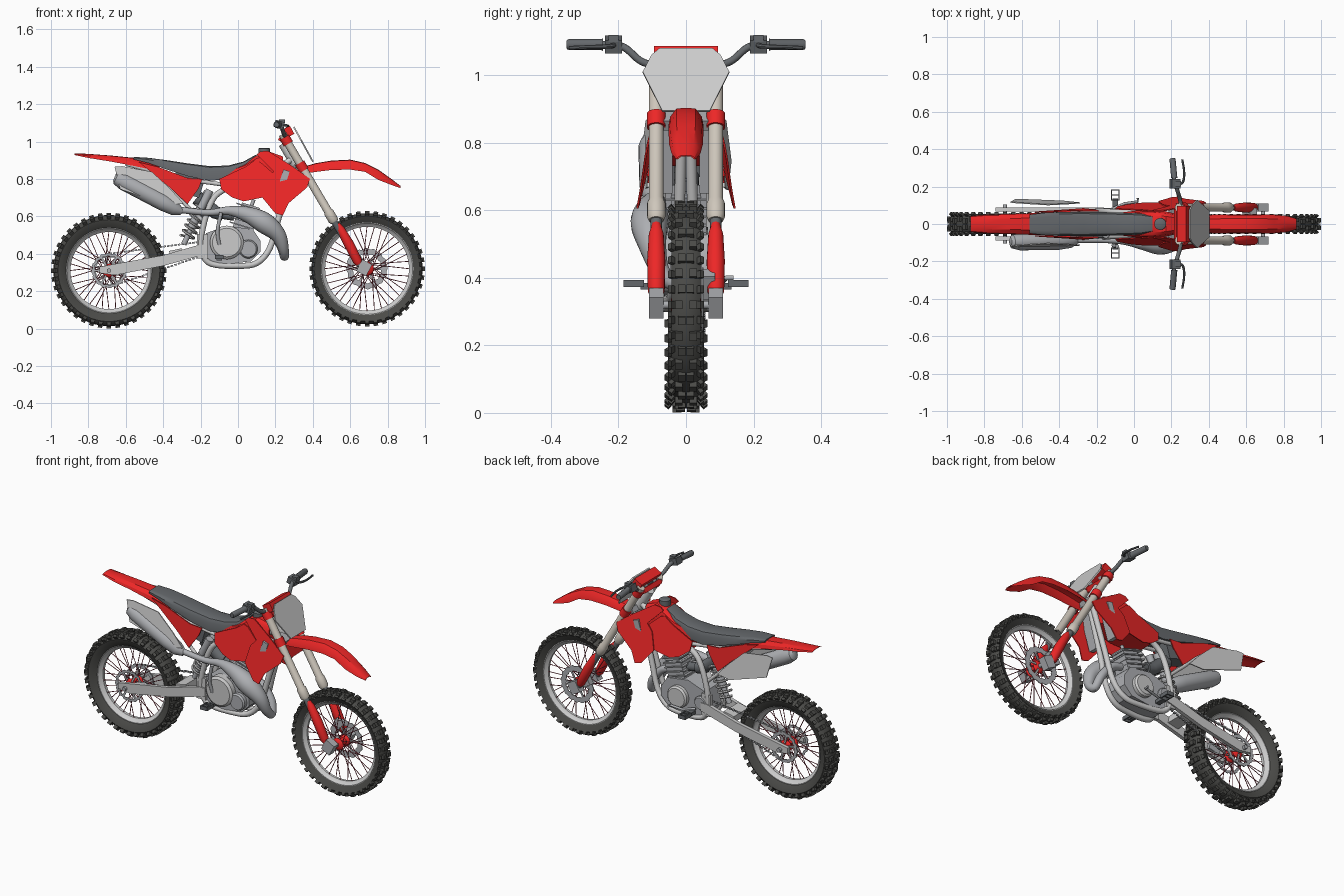
import bpy, bmesh
from math import sin, cos, pi, radians
from mathutils import Vector as V, Matrix as M

if "Cube" in bpy.data.objects:
    bpy.data.objects.remove(bpy.data.objects["Cube"])

RED, DARK, TYRE = (.85, .02, .02), (.13, .14, .15), (.07, .07, .065)
BEIGE, METAL, PALE, SPOKE = (.62, .57, .5), (.42, .43, .45), (.6, .6, .6), (.4, .06, .09)
mats = {}

def done(name, bm, col=None, mirror=False, angle=35):
    if mirror:
        d = bmesh.ops.duplicate(bm, geom=bm.verts[:] + bm.edges[:] + bm.faces[:])['geom']
        for v in d:
            if isinstance(v, bmesh.types.BMVert):
                v.co.y *= -1
    bmesh.ops.recalc_face_normals(bm, faces=bm.faces[:])
    me = bpy.data.meshes.new(name)
    bm.to_mesh(me)
    bm.free()
    me.shade_smooth()
    me.set_sharp_from_angle(angle=radians(angle))
    if col:
        if col not in mats:
            mats[col] = bpy.data.materials.new('colour_%d' % len(mats))
            mats[col].diffuse_color = (*col, 1)
        me.materials.append(mats[col])
    o = bpy.data.objects.new(name, me)
    bpy.context.collection.objects.link(o)

def loft(rings, bm=None, closed=False):
    bm = bm or bmesh.new()
    vs = [[bm.verts.new(p) for p in r] for r in rings]
    n = len(vs[0])
    for a, b in zip(vs, vs[1:] + vs[:1] if closed else vs[1:]):
        for j in range(n):
            bm.faces.new((a[j], a[(j + 1) % n], b[(j + 1) % n], b[j]))
    if not closed:
        bm.faces.new(vs[0])
        bm.faces.new(vs[-1])
    return bm

def tube(pts, r, bm=None, n=12, sub=0):
    rs = r if isinstance(r, (list, tuple)) else [r] * len(pts)
    p = [V((*q, k)) for q, k in zip(pts, rs)]
    if sub:  # Catmull-Rom smoothing of path and radius
        e = [2 * p[0] - p[1]] + p + [2 * p[-1] - p[-2]]
        out = []
        for a, b, c, d in zip(e, e[1:], e[2:], e[3:]):
            for t in [i / sub for i in range(sub)]:
                out.append(.5 * (2 * b + (c - a) * t + (2 * a - 5 * b + 4 * c - d) * t * t
                                 + (3 * b - a - 3 * c + d) * t ** 3))
        p = out + [p[-1]]
    c = [q.to_3d() for q in p]
    rings, side, last = [], None, None
    for i, q in enumerate(c):
        t = (c[min(i + 1, len(c) - 1)] - c[max(i - 1, 0)]).normalized()
        side = t.orthogonal().normalized() if side is None else last.rotation_difference(t) @ side
        last, up = t, t.cross(side)
        rings.append([q + p[i][3] * (side * cos(2 * pi * k / n) + up * sin(2 * pi * k / n)) for k in range(n)])
    return loft(rings, bm)

def lathe(prof, c, bm=None, n=64, wave=0):
    rings = []
    for i in range(n):
        a, w = 2 * pi * i / n, 1 + wave * (i % 4 < 2)
        rings.append([V((c[0] + r * w * cos(a), c[1] + y, c[2] + r * w * sin(a))) for r, y in prof])
    return loft(rings, bm, True)

def ring(r0, r1, y, t, c, bm=None, n=64, wave=0):
    return lathe([(r0, y - t), (r1, y - t), (r1, y + t), (r0, y + t)], c, bm, n, wave)

def box(c, s, rot=0, bm=None, pre=M()):
    bm = bm or bmesh.new()
    m = pre @ M.Translation(c) @ M.Rotation(rot, 4, 'Y') @ M.Diagonal((*s, 1))
    bmesh.ops.create_cube(bm, size=1, matrix=m)
    return bm

def plate(pts, off, bm=None):
    return loft([[V(p) for p in pts], [V(p) + V(off) for p in pts]], bm)

def body(sec, rows):
    return loft([[V((x, y * w, zb + (zt - zb) * k)) for y, k in sec] for x, zt, zb, w in rows])

# wheels: tyre, knobs, rim, spokes, hub and disc
def wheel(tag, x, z, rim, hw, disc_y):
    c = V((x, 0, z))
    half = [(rim - .012, .5), (rim + .012, .85), (.272, 1), (.287, .8), (.294, .45)]
    half[2] = (max(.272, rim + .025), 1)
    prof = [(r, k * hw) for r, k in half] + [(.297, 0)] + [(r, -k * hw) for r, k in half[::-1]]
    done(tag + '_tyre', lathe(prof, c, n=72), TYRE, angle=50)
    bm, n = bmesh.new(), 40
    for i in range(n):
        pre = M.Translation(c) @ M.Rotation(2 * pi * i / n, 4, 'Y')
        for s in (-1, 1):
            y = hw * (.3 if i % 2 else .5)
            box((.299, s * y, 0), (.02, hw * .5, .024), 0, bm, pre)
            m = pre @ M.Translation((.285, s * hw * .92, 0)) @ M.Rotation(s * .7, 4, 'Z')
            box((0, 0, 0), (.026, hw * .3, .022), 0, bm, m)
    done(tag + '_tyre_knobs', bm, TYRE)
    w = hw * .55
    done(tag + '_rim', lathe([(rim, w), (rim - .012, w), (rim - .016, w * .7), (rim - .032, w * .3), (rim - .032, -w * .3),
                              (rim - .016, -w * .7), (rim - .012, -w), (rim, -w)], c), PALE)
    bm = bmesh.new()
    for i in range(36):
        s, a = (1, -1)[i % 2], 2 * pi * i / 36
        b = a + (.7 if i % 4 < 2 else -.7)
        tube([(x + .034 * cos(b), s * .03, z + .034 * sin(b)),
              (x + (rim - .03) * cos(a), s * .006, z + (rim - .03) * sin(a))], .0022, bm, 5)
    done(tag + '_spokes', bm, SPOKE)
    done(tag + '_hub', lathe([(.012, .045), (.026, .042), (.036, .032), (.02, .02), (.02, -.02), (.036, -.032),
                              (.026, -.042), (.012, -.045)], c, n=32), RED)
    done(tag + '_axle', tube([(x, -.105, z), (x, .105, z)], .012), METAL)
    bm = ring(.075, .105 if tag == 'front' else .09, disc_y, .002, c, wave=.05)
    for i in range(6):
        box((.055, disc_y, 0), (.05, .004, .012), 0, bm, M.Translation(c) @ M.Rotation(i * pi / 3, 4, 'Y'))
    done(tag + '_brake_disc', bm, METAL)

wheel('rear', -.69, .31, .238, .054, -.05)
wheel('front', .69, .32, .256, .043, .05)

# rear sprocket and chain
bm = ring(.07, .088, .052, .003, (-.69, 0, .31), wave=.05)
for i in range(6):
    box((.05, .052, 0), (.05, .005, .012), 0, bm, M.Translation((-.69, 0, .31)) @ M.Rotation(i * pi / 3 + .3, 4, 'Y'))
done('rear_sprocket', bm, METAL)
bm = bmesh.new()
for a, b in (((-.69, .4), (-.19, .465)), ((-.69, .222), (-.19, .39))):
    a, b = V((a[0], .052, a[1])), V((b[0], .052, b[1]))
    for i in range(26):
        box(a.lerp(b, (i + .5) / 26), (.014, .012 if i % 2 else .007, .009), -.2, bm)
done('chain', bm, METAL)

# swingarm with axle blocks
arm = [(-.74, .297, .33), (-.66, .285, .345), (-.4, .335, .392), (-.2, .39, .45), (-.16, .40, .45)]
bm = loft([[V((x, y, z)) for y, z in ((.066, a), (.088, a), (.088, b), (.066, b))] for x, a, b in arm])
done('swingarm', bm, PALE, True)
done('swingarm_bridge', box((-.33, 0, .40), (.07, .14, .045), -.2), PALE)
done('rear_brake_caliper', box((-.60, -.062, .335), (.07, .03, .04), -.2), METAL)

# fork: line of the legs gives x for a height
fx = lambda z: .66 - (z - .325) * .59
F = lambda z, y=.088, dx=0: (fx(z) + dx, y, z)
done('fork_upper_tubes', tube([F(1.04), F(.63), F(.62), F(.58), F(.57)], [.022, .022, .027, .027, .022], n=20), BEIGE, True)
done('fork_inner_tubes', tube([F(.6), F(.33)], .017, n=16), DARK, True)
done('fork_guards', tube([F(.56, .088, .01), F(.53, .088, .01), F(.45, .088, .008), F(.36), F(.345)],
                         [.012, .022, .027, .025, .018], n=16), RED, True)
bm = box((.675, .088, .325), (.06, .044, .07), .5)
done('axle_lugs', bm, METAL, True)
done('front_brake_caliper', box((.62, .068, .38), (.045, .035, .08), .5), METAL)
for nm, z, h in (('lower', .865, .04), ('upper', 1.005, .035)):
    bm = tube([F(z + h / 2), F(z - h / 2)], .028, n=20)
    done(nm + '_clamp_rings', bm, RED, True)
    done(nm + '_triple_clamp', box((fx(z) - .012, 0, z), (.06, .16, h * .8), .53), RED if nm == 'upper' else METAL)
done('head_tube', tube([(fx(.99) - .025, 0, .99), (fx(.85) - .025, 0, .85)], .028, n=20), PALE)

# handlebar, pad, grips, controls, levers
bar = [(.25, 0, 1.03), (.25, .09, 1.03), (.245, .135, 1.042), (.23, .185, 1.083), (.215, .24, 1.09), (.205, .35, 1.09)]
done('handlebar', tube(bar, .011, sub=4), DARK, True)
done('grips', tube([(.215, .245, 1.09), (.215, .25, 1.09), (.206, .345, 1.09), (.205, .352, 1.09)], [.02, .017, .017, .014]), DARK, True)
bm = box((.22, .215, 1.09), (.05, .05, .04), .3)
box((.235, .215, 1.108), (.03, .03, .02), 0, bm)
tube([(.23, .21, 1.09), (.262, .225, 1.085), (.268, .28, 1.083), (.258, .345, 1.08)], [.008, .007, .006, .006], bm, 8, 3)
done('controls_and_levers', bm, DARK, True)
done('bar_pad', box((.265, 0, 1.05), (.055, .19, .05), -.5), RED)
done('bar_mounts', box((.25, .04, 1.02), (.035, .025, .05), .5), METAL, True)

# front number plate, on a slanted plane
yz = [(-.078, 1.08), (.078, 1.08), (.102, 1.06), (.128, 1.01), (.07, .895), (-.07, .895), (-.128, 1.01), (-.102, 1.06)]
done('front_number_plate', plate([(.302 + (1.08 - z) * .55, y, z) for y, z in yz], (-.007, 0, -.004)), PALE)

# fenders, seat and tank as cross-sections along x: (x, top, bottom, half width)
arch = [(-1, 0), (-.9, .5), (-.55, .95), (0, 1), (.55, .95), (.9, .5), (1, 0), (.85, .1), (.5, .72), (0, .8), (-.5, .72), (-.85, .1)]
done('front_fender', body(arch, [(.33, .86, .825, .04), (.42, .885, .838, .05), (.5, .898, .848, .052), (.6, .903, .85, .052),
     (.68, .885, .838, .052), (.75, .85, .795, .05), (.82, .80, .768, .043), (.87, .762, .75, .028)]), RED, angle=30)
done('rear_fender', body(arch, [(-.875, .937, .928, .043), (-.8, .934, .912, .05), (-.68, .925, .893, .053),
     (-.55, .912, .868, .058), (-.42, .88, .84, .058)]), RED, angle=30)
block = [(-1, 0), (-1, .65), (-.85, .92), (-.6, 1), (.6, 1), (.85, .92), (1, .65), (1, 0)]
done('seat', body(block, [(-.56, .918, .905, .05), (-.48, .913, .885, .06), (-.38, .9, .85, .064), (-.27, .883, .815, .065),
     (-.15, .868, .79, .063), (-.05, .872, .8, .06), (.03, .893, .84, .057), (.1, .932, .88, .045)]), DARK)
done('fuel_tank', body(block, [(-.08, .84, .74, .06), (.04, .885, .73, .075), (.1, .925, .73, .075), (.17, .945, .74, .068),
     (.24, .92, .76, .05)]), RED)
done('tank_cap', tube([(.14, 0, .93), (.14, 0, .962), (.14, 0, .966)], [.032, .032, .026], n=20), DARK)

# side panels, shrouds and radiators
def side(name, xz, yf, col, t=.006):
    done(name, plate([(x, yf(x, z), z) for x, z in xz], (0, t, 0)), col, True)

shroud = lambda x, z: .112 - .2 * (z - .7) + .05 * (x - .2)
side('shroud_rear', [(-.1, .80), (.04, .865), (.09, .90), (.12, .89), (.2, .82), (.16, .70), (.13, .70), (.03, .68), (-.03, .70),
                     (-.09, .745)], shroud, RED)
side('shroud_front', [(.1, .93), (.12, .947), (.16, .95), (.28, .875), (.385, .80), (.37, .755), (.27, .67), (.24, .605), (.2, .615),
                      (.13, .70), (.155, .80), (.19, .84)], lambda x, z: shroud(x, z) + .008, RED)
side('side_panel', [(-.53, .89), (-.43, .865), (-.27, .805), (-.19, .80), (-.21, .75), (-.27, .665), (-.36, .75)],
     lambda x, z: .068 - .08 * (z - .8), RED)
side('side_number_plate', [(-.66, .865), (-.62, .868), (-.46, .838), (-.36, .745), (-.29, .668), (-.38, .66), (-.63, .745)],
     lambda x, z: .112 - .15 * (z - .78) - .09 * (x + .5), PALE)
done('radiators', box((.23, .075, .75), (.035, .07, .2), .3), METAL, True)
done('airbox', box((-.27, 0, .77), (.16, .1, .1), .3), DARK)

# frame tubes
bm = tube([(.28, .015, .90), (.1, .05, .8), (-.08, .062, .74), (-.15, .068, .66), (-.195, .07, .5), (-.19, .068, .40), (-.14, .06, .345),
           (0, .05, .335), (.1, .04, .35), (.17, .03, .43), (.22, .02, .6), (.3, .012, .86)], .016, sub=4)
tube([(-.08, .05, .77), (-.3, .05, .80), (-.6, .04, .88)], .011, bm)
tube([(-.18, .062, .57), (-.3, .055, .68), (-.47, .045, .85)], .01, bm)
box((-.19, .07, .44), (.06, .02, .13), 0, bm)
done('frame', bm, PALE, True)

# foot pegs
bm = box((-.1, .105, .375), (.03, .06, .02))
for dx in (-.02, .02):
    box((-.1 + dx, .155, .383), (.007, .06, .022), 0, bm)
for y in (.128, .155, .182):
    box((-.1, y, .383), (.04, .007, .022), 0, bm)
done('foot_pegs', bm, DARK, True)

# rear shock with spring and reservoir
a, b = V((-.29, 0, .45)), V((-.16, 0, .73))
ax = (b - a).normalized()
sd = ax.cross(V((0, 1, 0)))
done('shock_body', tube([a, a.lerp(b, .3), a.lerp(b, .32), b], [.015, .015, .024, .024]), METAL)
pts = [a.lerp(b, .12 + .7 * i / 84) + .036 * (sd * cos(i * pi / 6) + V((0, 1, 0)) * sin(i * pi / 6)) for i in range(85)]
done('shock_spring', tube(pts, .007, n=6), PALE)
done('shock_reservoir', tube([(-.2, -.055, .64), (-.15, -.055, .74)], .022), METAL)

# engine
case = [(-.2, .41), (-.17, .36), (-.05, .345), (.07, .36), (.12, .41), (.12, .47), (.08, .53), (-.06, .55), (-.17, .51)]
done('crankcase', plate([(x, -.065, z) for x, z in case], (0, .13, 0)), METAL)
cover = lambda r, y0, y1, c: tube([(c[0], y0, c[1]), (c[0], y1 * .9, c[1]), (c[0], y1, c[1])], [r, r, r * .85], n=32)
done('clutch_cover', cover(.09, -.05, -.105, (-.06, .46)), PALE)
done('pump_cover', cover(.05, -.05, -.095, (.055, .425)), METAL)
done('ignition_cover', cover(.065, .05, .095, (.0, .44)), PALE)
done('front_sprocket_cover', cover(.04, .05, .085, (-.15, .44)), METAL)
bm = box((.035, 0, .56), (.11, .1, .14), .3)
for i in range(5):
    box((.02 + .009 * i, 0, .55 + .025 * i), (.135, .12, .007), .3, bm)
box((.065, 0, .645), (.1, .09, .03), .3, bm)
tube([(.07, 0, .65), (.085, 0, .69)], .01, bm)
done('cylinder', bm, METAL)
done('carburettor', tube([(-.02, 0, .60), (-.08, 0, .61), (-.081, 0, .61), (-.12, 0, .62), (-.22, 0, .70)], [.025, .025, .036, .036, .04]), DARK)
done('kick_starter', tube([(-.1, -.1, .45), (-.11, -.115, .52), (-.09, -.12, .62)], .01, sub=3), METAL)
done('gear_lever', tube([(-.12, .08, .40), (-.05, .11, .39), (.02, .12, .40), (.02, .14, .40)], .007), METAL)

# expansion pipe and muffler
pipe = [(.08, 0, .56), (.16, .0, .53), (.225, -.005, .45), (.247, -.03, .385), (.245, -.075, .42), (.215, -.1, .5), (.14, -.108, .565),
        (.05, -.098, .61), (-.05, -.088, .63), (-.16, -.085, .62), (-.32, -.085, .635)]
done('expansion_pipe', tube(pipe, [.02, .022, .024, .023, .027, .042, .056, .042, .024, .017, .017], n=20, sub=5), METAL)
done('muffler', tube([(-.3, -.085, .625), (-.34, -.09, .642), (-.4, -.092, .675), (-.61, -.095, .785), (-.65, -.095, .806), (-.66, -.095, .81)],
                     [.018, .038, .046, .046, .036, .02], n=24), METAL)

for m in bpy.data.materials:
    if m.users and not m.is_grease_pencil:
        m.use_nodes = True
        m.node_tree.nodes["Principled BSDF"].inputs["Base Color"].default_value = m.diffuse_color
